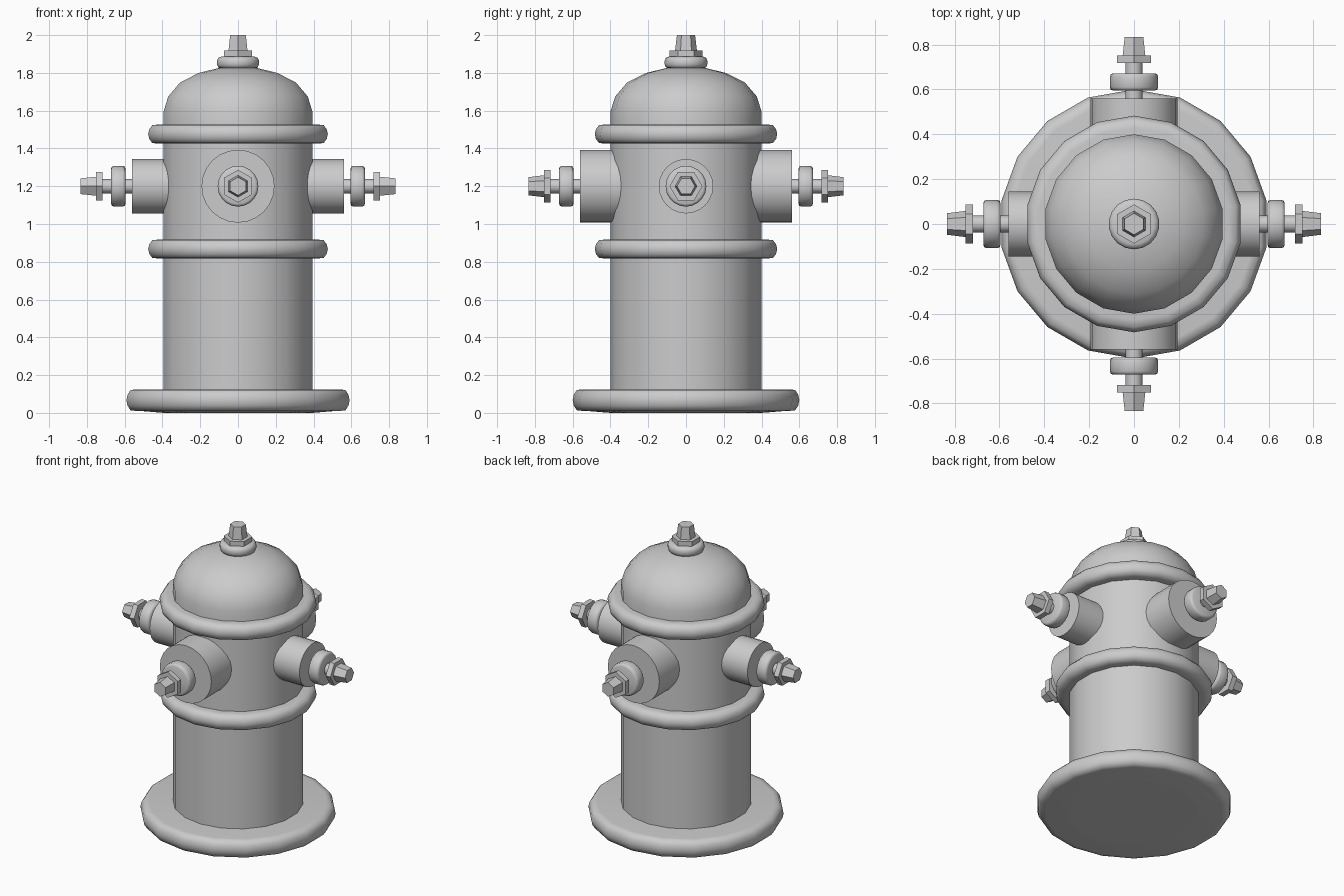
import bpy, bmesh
from math import radians, cos, sin, pi
from mathutils import Matrix

if "Cube" in bpy.data.objects:
    bpy.data.objects.remove(bpy.data.objects["Cube"])


def lathe(name, profile, sides, matrix=Matrix(), angle=50, smooth=True):
    """Spin (radius, height) points about z, with a corner on +y; radius 0 makes a pole."""
    bm = bmesh.new()
    rings = []
    for r, h in profile:
        n = sides if r > 0 else 1
        rings.append([bm.verts.new((r * cos(pi / 2 + 2 * pi * i / sides),
                                    r * sin(pi / 2 + 2 * pi * i / sides), h))
                      for i in range(n)])
    for a, b in zip(rings, rings[1:]):
        for i in range(sides):
            j = (i + 1) % sides
            if len(a) == 1:
                bm.faces.new((a[0], b[j], b[i]))
            elif len(b) == 1:
                bm.faces.new((a[i], a[j], b[0]))
            else:
                bm.faces.new((a[i], a[j], b[j], b[i]))
    for ring in (rings[0], rings[-1]):
        if len(ring) > 1:
            bm.faces.new(ring)
    bmesh.ops.recalc_face_normals(bm, faces=bm.faces)
    bm.transform(matrix)
    mesh = bpy.data.meshes.new(name)
    bm.to_mesh(mesh)
    bm.free()
    ob = bpy.data.objects.new(name, mesh)
    bpy.context.collection.objects.link(ob)
    if smooth:
        bpy.ops.object.select_all(action='DESELECT')
        ob.select_set(True)
        bpy.context.view_layer.objects.active = ob
        bpy.ops.object.shade_smooth_by_angle(angle=radians(angle))
    return ob


def collar_profile(r, z0, z1, b=0.015):
    """Disc with rounded rims."""
    c = b * 0.3
    return [(r - b, z0), (r - c, z0 + c), (r, z0 + b),
            (r, z1 - b), (r - c, z1 - c), (r - b, z1)]


def flange(name, r, z0, z1):
    """Rounded ring around the barrel."""
    m = (z0 + z1) / 2
    q = (z1 - z0) / 4
    lathe(name, [(r - 0.055, z0), (r - 0.022, z0 + 0.004), (r - 0.006, m - q), (r, m),
                 (r - 0.006, m + q), (r - 0.022, z1 - 0.004), (r - 0.055, z1)], 18, angle=60)


def hex_nut(name, z0, z1, z2, matrix=Matrix()):
    """Hexagonal washer with a tapered hexagonal nut on it."""
    lathe(name + "_washer", [(0.087, z0), (0.087, z1)], 6, matrix, smooth=False)
    lathe(name + "_nut", [(0.058, z1), (0.048, z2)], 6, matrix, smooth=False)


# Body and domed bonnet
lathe("barrel", [(0.4, 0.0), (0.4, 1.5)], 18)
lathe("bonnet", [(0.4, 1.48), (0.4, 1.595), (0.375, 1.675), (0.311, 1.75),
                 (0.21, 1.80), (0.106, 1.825), (0, 1.835)], 18)

# Base plate and the two rings
flange("base_flange", 0.6, 0.01, 0.125)
lathe("base_underside", [(0.545, 0.012), (0.4, 0.0)], 18)
flange("middle_ring", 0.483, 0.817, 0.918)
flange("upper_ring", 0.483, 1.425, 1.527)

# Operating nut on top
lathe("top_collar", collar_profile(0.113, 1.823, 1.886, 0.022), 18)
hex_nut("top", 1.886, 1.918, 2.0)

# Four outlets: wide ones front and back, narrow ones on the sides
outlets = [("front", 0.193, 'X', 90), ("back", 0.193, 'X', -90),
           ("right", 0.144, 'Y', 90), ("left", 0.144, 'Y', -90)]
for name, r, axis, deg in outlets:
    m = Matrix.Translation((0, 0, 1.2)) @ Matrix.Rotation(radians(deg), 4, axis)
    lathe(name + "_outlet", [(r, 0.3), (r, 0.56)], 24, m)
    lathe(name + "_stem", [(0.038, 0.54), (0.038, 0.73)], 16, m)
    lathe(name + "_collar", collar_profile(0.108, 0.595, 0.672), 20, m)
    hex_nut(name, 0.717, 0.752, 0.834, m)
